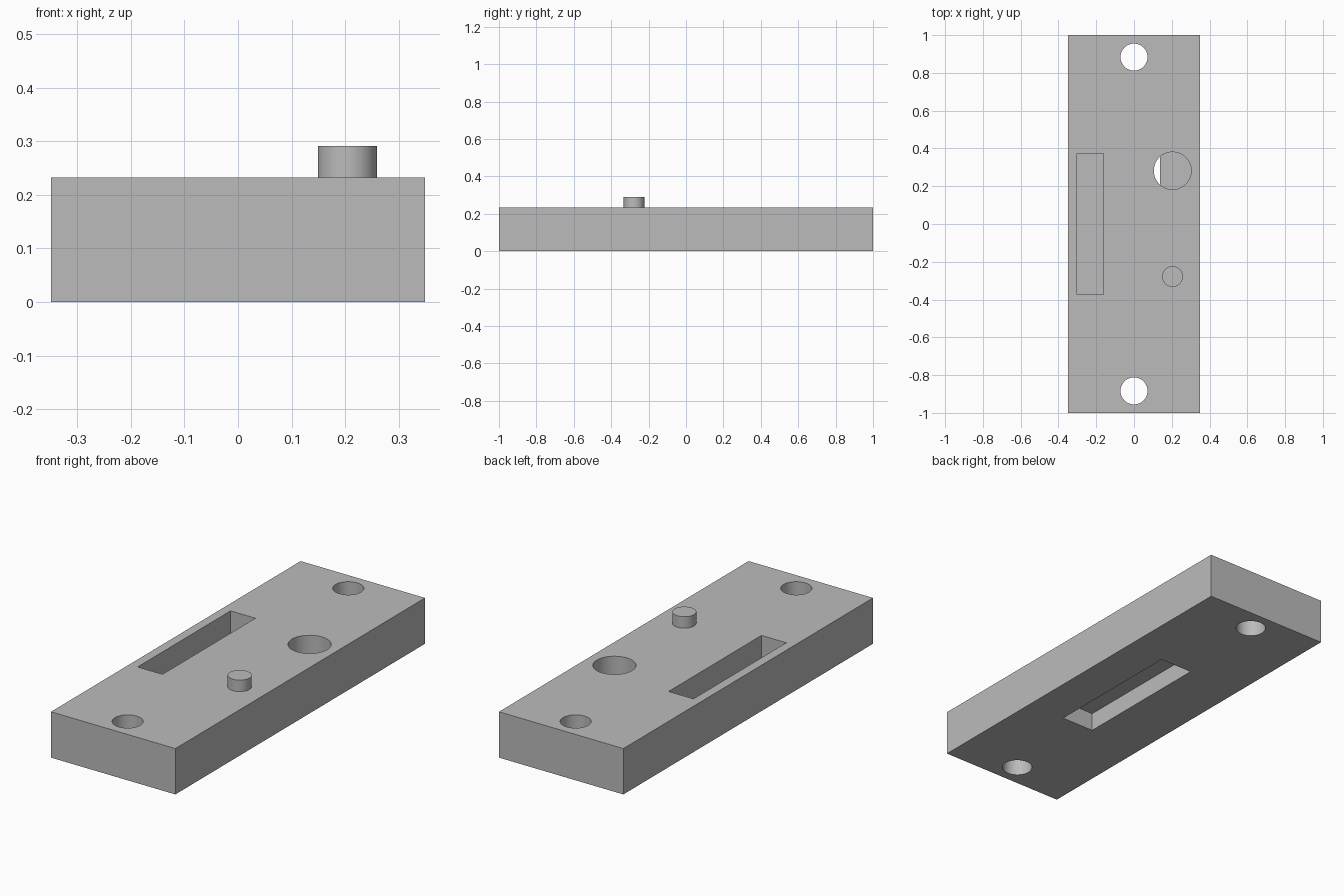
import bpy

cube = bpy.data.objects.get("Cube")
if cube:
    bpy.data.objects.remove(cube, do_unlink=True)

MM = 2 / 86            # the plate is 86 units long
THICK = 10 * MM
OVER = 0.05            # how far cutters reach past a surface

grey = bpy.data.materials.new("plain_grey")
grey.use_nodes = True
colour = (0.5, 0.5, 0.5, 1)
grey.diffuse_color = colour
grey.node_tree.nodes["Principled BSDF"].inputs["Base Color"].default_value = colour


def finish(name):
    obj = bpy.context.object
    obj.name = name
    obj.data.materials.append(grey)
    return obj


def block(name, x, y, z):
    """Box spanning the given (low, high) ranges."""
    spans = (x, y, z)
    bpy.ops.mesh.primitive_cube_add(size=1, location=[(a + b) / 2 for a, b in spans])
    obj = finish(name)
    obj.scale = [b - a for a, b in spans]
    bpy.ops.object.transform_apply(location=False, rotation=False, scale=True)
    return obj


def rod(name, x, y, radius, z):
    bpy.ops.mesh.primitive_cylinder_add(
        vertices=64, radius=radius, depth=z[1] - z[0], location=(x, y, sum(z) / 2))
    return finish(name)


def smooth(obj):
    bpy.ops.object.select_all(action="DESELECT")
    obj.select_set(True)
    bpy.context.view_layer.objects.active = obj
    bpy.ops.object.shade_smooth_by_angle()


# Base plate
plate = block("base_plate", (-15 * MM, 15 * MM), (-43 * MM, 43 * MM), (0, THICK))

# Cutters: end holes, blind socket, top slot, underside pocket
floor = 2.5 * MM
slot_y = (-16 * MM, 16 * MM)
cutters = [rod("end_hole_cutter", 0, side * 38 * MM, 0.0715, (-OVER, THICK + OVER))
           for side in (-1, 1)]
cutters += [
    rod("socket_cutter", 0.204, 0.282, 0.099, (floor, THICK + OVER)),
    block("top_slot_cutter", (-13 * MM, -7 * MM), slot_y, (floor, THICK + OVER)),
    block("underside_pocket_cutter", (-2 * MM, 5.9 * MM), slot_y, (-OVER, 4 * MM)),
]
for cutter in cutters:
    bpy.context.view_layer.objects.active = plate
    mod = plate.modifiers.new("cut", "BOOLEAN")
    mod.operation = "DIFFERENCE"
    mod.solver = "EXACT"
    mod.object = cutter
    bpy.ops.object.modifier_apply(modifier=mod.name)
    bpy.data.objects.remove(cutter, do_unlink=True)
smooth(plate)

# Locating pin
pin = rod("locating_pin", 0.204, -0.278, 0.055, (THICK, 12.5 * MM))
smooth(pin)
